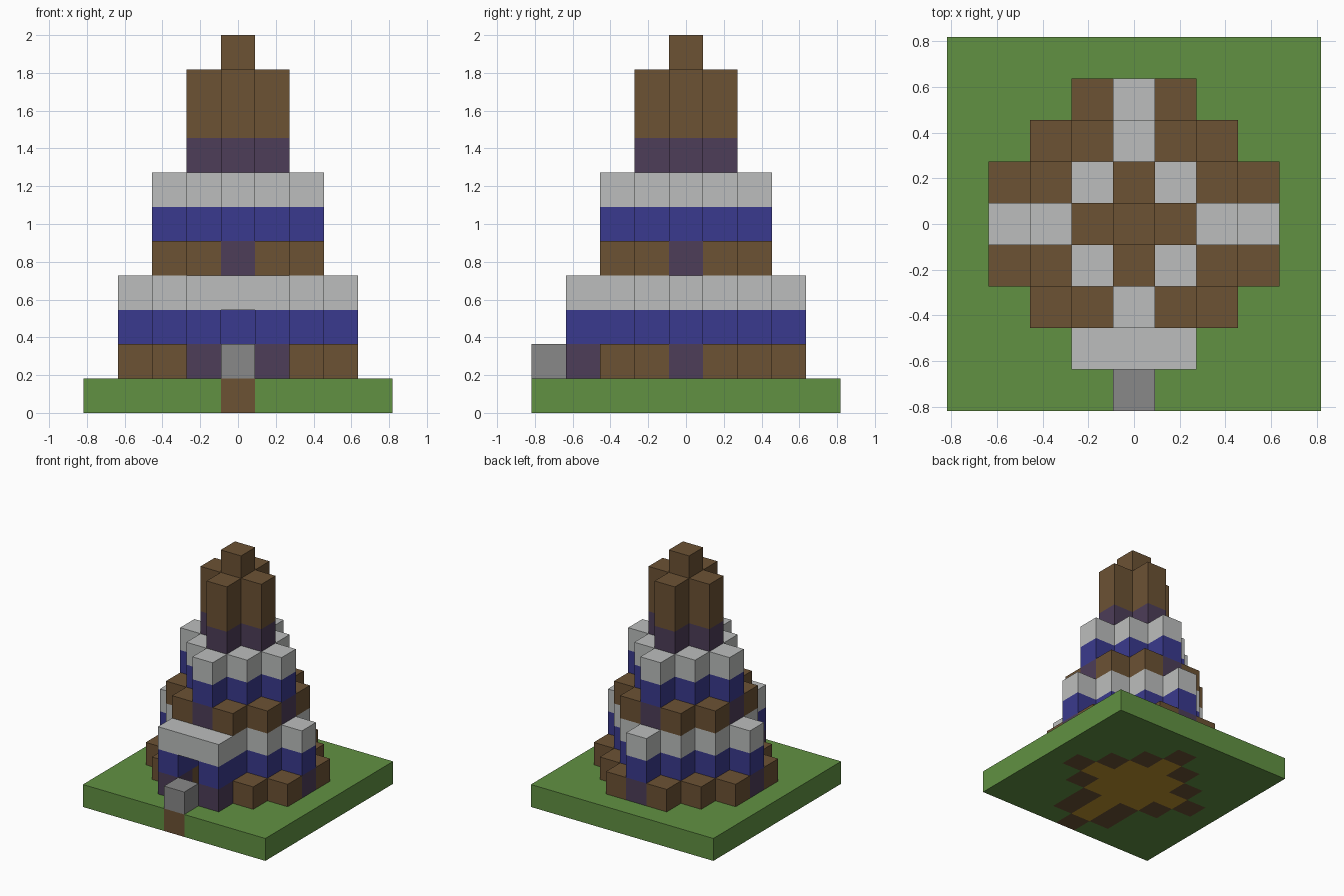
import bpy
import bmesh
from mathutils import Vector

U = 2 / 11  # edge length of one block

cube = bpy.data.objects.get("Cube")
if cube:
    bpy.data.objects.remove(cube, do_unlink=True)


def linear(c):
    c /= 255
    return c / 12.92 if c <= 0.04045 else ((c + 0.055) / 1.055) ** 2.4


def make_material(name, *rgb):
    mat = bpy.data.materials.new(name)
    mat.use_nodes = True
    color = (*[linear(c) for c in rgb], 1)
    mat.diffuse_color = color
    bsdf = mat.node_tree.nodes["Principled BSDF"]
    bsdf.inputs["Base Color"].default_value = color
    bsdf.inputs["Roughness"].default_value = 0.9
    return mat


grass = make_material("grass green", 97, 145, 66)
wood = make_material("wood brown", 108, 82, 52)
plank = make_material("plank gold", 190, 146, 45)
blue = make_material("deep blue", 58, 58, 142)
pale = make_material("pale grey", 188, 190, 189)
stone = make_material("stone grey", 137, 137, 137)
purple = make_material("dusky purple", 77, 61, 88)

AXES = [Vector(v) for v in ((1, 0, 0), (0, 1, 0), (0, 0, 1))]


def blocks(name, cells, level, mat, height=1):
    """Build one part from square cells, with faces only on its outside."""
    cells = set(cells)
    bm = bmesh.new()
    for x, y in cells:
        for h in range(height):
            centre = Vector((x, y, level + h + 0.5))
            for i, axis in enumerate(AXES):
                for sign in (1, -1):
                    n = axis * sign
                    inside = 0 <= h + n.z < height
                    if inside and (x + int(n.x), y + int(n.y)) in cells:
                        continue
                    a, b = AXES[(i + 1) % 3] / 2, AXES[(i + 2) % 3] / 2 * sign
                    m = centre + n / 2
                    corners = (m - a - b, m + a - b, m + a + b, m - a + b)
                    bm.faces.new([bm.verts.new(c * U) for c in corners])
    bmesh.ops.remove_doubles(bm, verts=bm.verts, dist=U / 100)
    mesh = bpy.data.meshes.new(name)
    bm.to_mesh(mesh)
    bm.free()
    mesh.materials.append(mat)
    obj = bpy.data.objects.new(name, mesh)
    bpy.context.collection.objects.link(obj)
    return obj


def around(*cells):
    """Repeat cells in all four quarters and across the diagonals."""
    return {(p * s, q * t) for x, y in cells for p, q in ((x, y), (y, x))
            for s in (1, -1) for t in (1, -1)}


def square(r):
    return {(x, y) for x in range(-r, r + 1) for y in range(-r, r + 1)}


# Shared footprints
wall = around((2, 1))
bays = around((3, 0)) - {(0, -3)}
door_posts = {(-1, -3), (1, -3)}
doorway = {(0, -3)}
step = {(0, -4)}
room = square(1) | around((2, 0))
upper_wall = around((2, 0), (1, 1))
core = square(1)

# Ground with the foundation and floor set into it
foundation = wall | bays | door_posts | step
floor = room | doorway
blocks("ground", square(4) - foundation - floor, 0, grass)
blocks("foundation", foundation, 0, wood)
blocks("floor", floor, 0, plank)

# Lower storey
blocks("front_step", step, 1, stone)
blocks("lower_wall", wall, 1, wood)
blocks("outer_skirting", around((2, 2), (3, 1)) - door_posts, 1, wood)
blocks("lower_windows", bays | door_posts, 1, purple)
blocks("lower_blue_band", wall | bays | door_posts, 2, blue)
blocks("lower_roof", wall | bays | door_posts | doorway | room, 3, pale)

# Middle storey
blocks("middle_wall", wall | core, 4, wood)
blocks("middle_windows", around((2, 0)), 4, purple)
blocks("upper_blue_band", upper_wall | core, 5, blue)
blocks("upper_roof", upper_wall | core, 6, pale)

# Tower and its tip
tower = around((1, 0)) | {(0, 0)}
blocks("tower_windows", tower, 7, purple)
blocks("tower", tower, 8, wood, 2)
blocks("tower_tip", {(0, 0)}, 10, wood)
